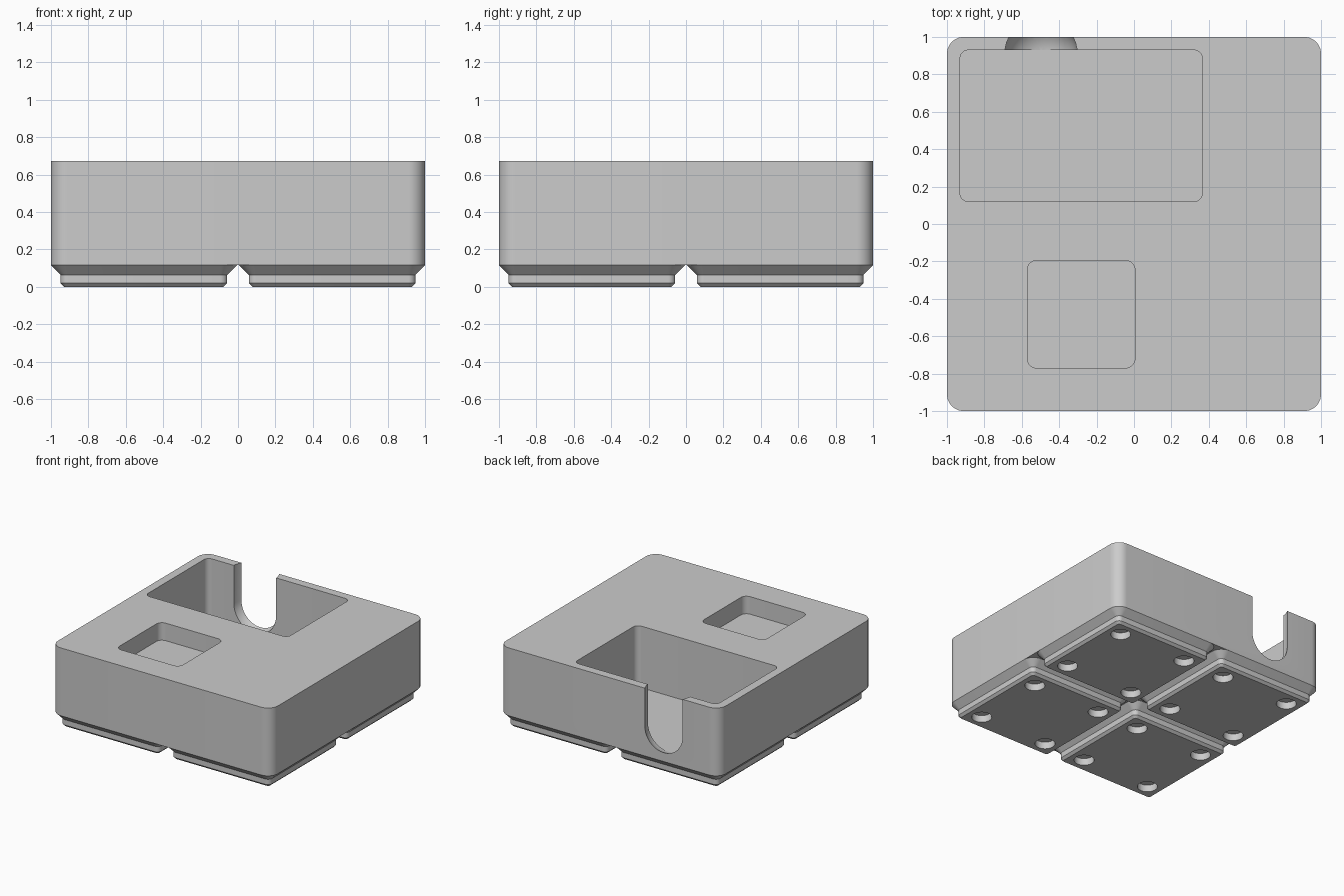
import bpy, bmesh, math
from mathutils import Vector

if "Cube" in bpy.data.objects:
    bpy.data.objects.remove(bpy.data.objects["Cube"])

grey = bpy.data.materials.new("light_grey")
grey.diffuse_color = (0.6, 0.6, 0.6, 1)
grey.use_nodes = True
grey.node_tree.nodes["Principled BSDF"].inputs["Base Color"].default_value = grey.diffuse_color

HEIGHT = 0.672      # top of the block
FOOT_TOP = 0.115    # where the feet meet the block
FLOOR = 0.166       # floor of the large pocket


def outline(hx, hy, r, n=10):
    """Points of a rounded rectangle, counter-clockwise."""
    pts = []
    for k, (sx, sy) in enumerate([(1, 1), (-1, 1), (-1, -1), (1, -1)]):
        for i in range(n + 1):
            a = math.pi / 2 * (k + i / n)
            pts.append((sx * (hx - r) + r * math.cos(a),
                        sy * (hy - r) + r * math.sin(a)))
    return pts


def loft(name, levels, centre=(0, 0)):
    """Solid through stacked rounded rectangles (z, half x, half y, radius)."""
    bm = bmesh.new()
    rings = [[bm.verts.new((x + centre[0], y + centre[1], z))
              for x, y in outline(hx, hy, r)] for z, hx, hy, r in levels]
    count = len(rings[0])
    for low, high in zip(rings, rings[1:]):
        for i in range(count):
            j = (i + 1) % count
            bm.faces.new((low[i], low[j], high[j], high[i]))
    bm.faces.new(rings[0][::-1])
    bm.faces.new(rings[-1])
    mesh = bpy.data.meshes.new(name)
    bm.to_mesh(mesh)
    bm.free()
    mesh.materials.append(grey)
    obj = bpy.data.objects.new(name, mesh)
    bpy.context.collection.objects.link(obj)
    return obj


def select(obj):
    bpy.ops.object.select_all(action='DESELECT')
    obj.select_set(True)
    bpy.context.view_layer.objects.active = obj


def cut(obj, cutter):
    mod = obj.modifiers.new("cut", 'BOOLEAN')
    mod.operation = 'DIFFERENCE'
    mod.solver = 'EXACT'
    mod.object = cutter
    select(obj)
    bpy.ops.object.modifier_apply(modifier=mod.name)
    bpy.data.objects.remove(cutter)


def smooth(obj):
    select(obj)
    bpy.ops.object.shade_smooth_by_angle(angle=math.radians(30))


def pocket(x0, x1, y0, y1, floor, r):
    hx, hy = (x1 - x0) / 2, (y1 - y0) / 2
    return loft("pocket_cutter", [(floor, hx, hy, r), (HEIGHT + 0.1, hx, hy, r)],
                ((x0 + x1) / 2, (y0 + y1) / 2))


# Main block with a large deep pocket and a small shallow one
block = loft("block", [(FOOT_TOP, 1, 1, 0.09), (HEIGHT, 1, 1, 0.09)])
cut(block, pocket(-0.93, 0.365, 0.12, 0.93, FLOOR, 0.045))
cut(block, pocket(-0.57, 0.005, -0.77, -0.195, HEIGHT - 0.144, 0.05))

# Round-bottomed finger notch through the back wall
R = 0.193
levels = []
for i in range(1, 16):
    a = math.radians(6 * i)
    r = R * math.sin(a)
    levels.append((FLOOR + R * (1 - math.cos(a)), r + 0.0005, r + 0.0005, r))
levels.append((HEIGHT + 0.1, R + 0.0005, R + 0.0005, R))
cut(block, loft("notch_cutter", levels, (-0.497, 0.91)))
smooth(block)

# Stepped foot with four round magnet holes
foot = loft("foot", [(0, 0.4265, 0.4265, 0.019), (0.019, 0.4455, 0.4455, 0.038),
                     (0.063, 0.4455, 0.4455, 0.038), (FOOT_TOP, 0.497, 0.497, 0.09)])
for sx in (-1, 1):
    for sy in (-1, 1):
        hole = loft("hole_cutter", [(-0.05, 0.0755, 0.0755, 0.075),
                                    (0.0575, 0.0755, 0.0755, 0.075)],
                    (0.311 * sx, 0.311 * sy))
        cut(foot, hole)
smooth(foot)

# Four feet in a square grid
places = [(sx * 0.503, sy * 0.503, 0) for sx in (-1, 1) for sy in (-1, 1)]
foot.location = Vector(places[0])
for i, place in enumerate(places[1:], 2):
    copy = foot.copy()
    copy.name = "foot_%d" % i
    copy.location = Vector(place)
    bpy.context.collection.objects.link(copy)
